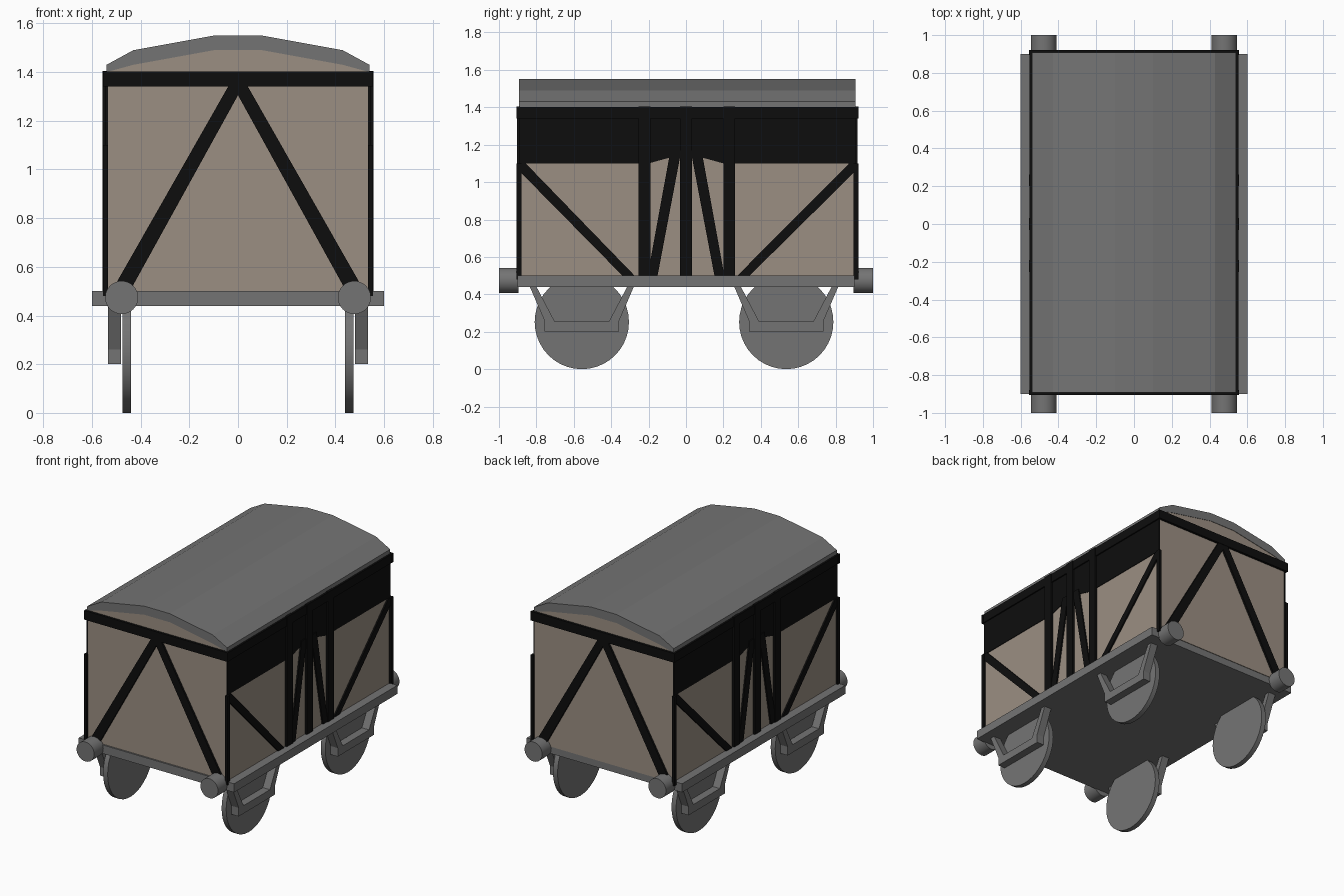
import bpy, bmesh, math
from mathutils import Vector

if "Cube" in bpy.data.objects:
    bpy.data.objects.remove(bpy.data.objects["Cube"])


def material(name, rgb):
    m = bpy.data.materials.new(name)
    m.diffuse_color = (*rgb, 1)
    m.use_nodes = True
    m.node_tree.nodes["Principled BSDF"].inputs["Base Color"].default_value = m.diffuse_color
    return m


GREY = material("grey metal", (0.175, 0.175, 0.175))
BEIGE = material("beige planks", (0.33, 0.275, 0.225))
BLACK = material("black ironwork", (0.004, 0.004, 0.004))


def prism(name, pts, axis, lo, hi, mat):
    """Extrude a 2D outline: axis 'x' takes (y, z) points, 'y' takes (x, z)."""
    bm = bmesh.new()
    place = (lambda p: (lo, p[0], p[1])) if axis == 'x' else (lambda p: (p[0], lo, p[1]))
    face = bm.faces.new([bm.verts.new(place(p)) for p in pts])
    ext = bmesh.ops.extrude_face_region(bm, geom=[face])
    d = Vector((hi - lo, 0, 0)) if axis == 'x' else Vector((0, hi - lo, 0))
    bmesh.ops.translate(bm, vec=d, verts=[v for v in ext['geom'] if isinstance(v, bmesh.types.BMVert)])
    bmesh.ops.recalc_face_normals(bm, faces=bm.faces)
    me = bpy.data.meshes.new(name)
    bm.to_mesh(me)
    bm.free()
    me.materials.append(mat)
    ob = bpy.data.objects.new(name, me)
    bpy.context.collection.objects.link(ob)
    return ob


def box(name, x0, x1, y0, y1, z0, z1, mat):
    return prism(name, [(x0, z0), (x1, z0), (x1, z1), (x0, z1)], 'y', y0, y1, mat)


def disc(name, axis, a, z, r, lo, hi, mat, n=32):
    ring = [(a + r * math.cos(2 * math.pi * i / n), z + r * math.sin(2 * math.pi * i / n)) for i in range(n)]
    ob = prism(name, ring, axis, lo, hi, mat)
    bpy.context.view_layer.objects.active = ob
    ob.select_set(True)
    bpy.ops.object.shade_smooth_by_angle(angle=math.radians(35))
    ob.select_set(False)


def both(pts):
    """Mirror half an outline across the vertical axis."""
    return pts + [(-a, z) for a, z in reversed(pts)]


# Frame, van body and arched roof
Y0, Y1 = -0.892, 0.907
box("chassis", -0.6, 0.6, -0.9, 0.9, 0.44, 0.5, GREY)
arch = [(0.54, 1.40), (0.43, 1.43), (0.1, 1.49)]
prism("body", both([(0.54, 0.49)] + arch), 'y', Y0 + 0.003, Y1 - 0.003, BEIGE)
rim = [(0.54, 1.43), (0.43, 1.49), (0.1, 1.55)]
prism("roof", both(rim) + [(-x, z) for x, z in arch] + arch[::-1], 'y', Y0, Y1, GREY)

# Top rails and diagonal braces on both ends
for end, y0, y1 in (("front", Y0 - 0.014, Y0 + 0.004), ("back", Y1 - 0.004, Y1 + 0.014)):
    box(end + "_top_rail", -0.555, 0.555, y0, y1, 1.34, 1.403, BLACK)
    t = 0.003 if end == "front" else -0.003
    for s in (-1, 1):
        prism(end + "_brace", [(s * 0.525, 0.49), (s * 0.45, 0.49), (0, 1.305), (0, 1.35), (s * 0.035, 1.35)],
              'y', y0 + max(t, 0), y1 + min(t, 0), BLACK)

for s in (-1, 1):
    def side(name, pts, out):
        prism(name, pts, 'x', s * 0.535, s * out, BLACK)

    def post(name, y0, y1, z0, z1, out):
        side(name, [(y0, z0), (y1, z0), (y1, z1), (y0, z1)], out)

    # Upper side panel, dipping around the doors
    side("upper_panel", [(Y0, 1.1), (-0.2, 1.1), (0, 1.155), (0.2, 1.1), (Y1, 1.1), (Y1, 1.4), (Y0, 1.4)], 0.544)
    post("side_top_rail", Y0 - 0.01, Y1 + 0.01, 1.34, 1.402, 0.553)
    # Corner, door and centre posts
    post("corner_post", Y0 - 0.014, Y0 + 0.012, 0.48, 1.1, 0.555)
    post("corner_post", Y1 - 0.012, Y1 + 0.014, 0.48, 1.1, 0.555)
    post("door_post", -0.255, -0.19, 0.5, 1.405, 0.556)
    post("door_post", 0.2, 0.262, 0.5, 1.405, 0.556)
    post("centre_post", -0.033, 0.033, 0.5, 1.405, 0.556)
    # Long and short diagonal braces
    for d, e in ((-1, Y0), (1, Y1)):
        side("long_brace", [(d * 0.275, 0.5), (d * 0.34, 0.5), (e, 1.06), (e, 1.1), (e - d * 0.035, 1.1)], 0.55)
        side("door_brace", [(d * 0.205, 0.5), (d * 0.152, 0.5), (d * 0.025, 1.17), (d * 0.083, 1.17)], 0.55)

    # Wheels and axle brackets
    for yc in (-0.557, 0.536):
        disc("wheel", 'x', yc, 0.252, 0.252, s * 0.44, s * 0.475, GREY, 40)
        half = [(0.28, 0.445), (0.2, 0.26), (0.2, 0.2)]
        inner = [(0.245, 0.445), (0.145, 0.255)]
        outline = half + [(-y, z) for y, z in reversed(half)] + [(-y, z) for y, z in inner] + inner[::-1]
        prism("axle_bracket", [(yc + y, z) for y, z in outline], 'x', s * 0.48, s * 0.535, GREY)

    # Buffers
    for d in (-1, 1):
        disc("buffer", 'y', s * 0.478, 0.474, 0.068, d * 0.895, d, GREY)
